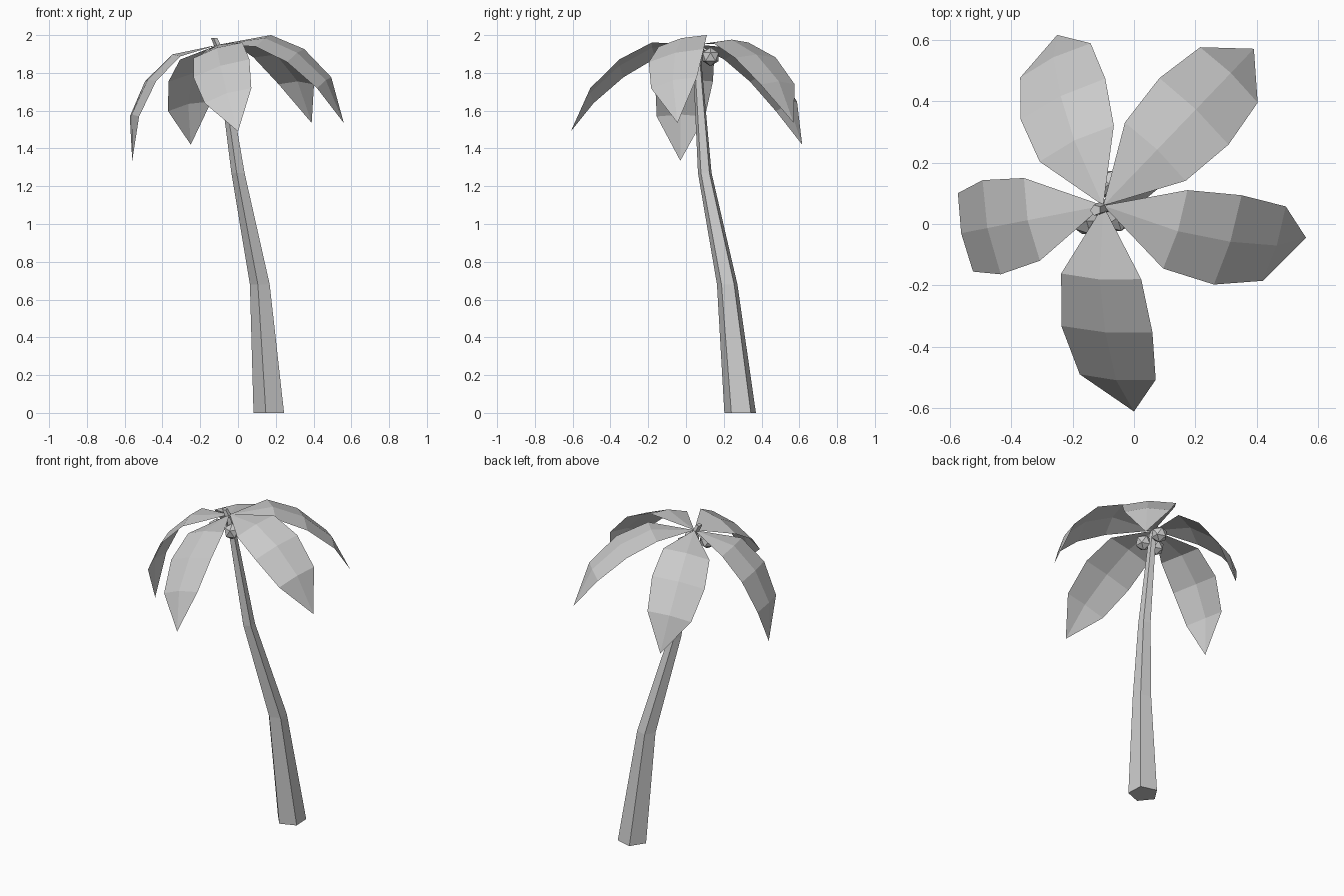
import bpy
import bmesh
import math
from mathutils import Vector

if "Cube" in bpy.data.objects:
    bpy.data.objects.remove(bpy.data.objects["Cube"], do_unlink=True)

# One plain material for the whole tree
grey = bpy.data.materials.new("plain grey")
grey.use_nodes = True
colour = (0.6, 0.6, 0.6, 1)
grey.diffuse_color = colour
grey.node_tree.nodes["Principled BSDF"].inputs["Base Color"].default_value = colour


def finish(name, bm):
    mesh = bpy.data.meshes.new(name)
    bm.to_mesh(mesh)
    bm.free()
    mesh.materials.append(grey)
    obj = bpy.data.objects.new(name, mesh)
    bpy.context.collection.objects.link(obj)
    return obj


def make_trunk(stations, sides=5, turn=math.radians(39)):
    """Loft a tapering polygon through (centre, radius) stations."""
    bm = bmesh.new()
    rings = []
    for centre, radius in stations:
        angles = [turn + math.tau * i / sides for i in range(sides)]
        rings.append([bm.verts.new(Vector(centre) + radius * Vector((math.cos(a), math.sin(a), 0)))
                      for a in angles])
    for low, high in zip(rings, rings[1:]):
        for i in range(sides):
            j = (i + 1) % sides
            bm.faces.new((low[i], low[j], high[j], high[i]))
    bm.faces.new(rings[0][::-1])
    bm.faces.new(rings[-1])
    return finish("trunk", bm)


def make_leaf(name, tip, across, curl):
    """Arched, creased leaf from the crown to its tip; across points left to right."""
    bm = bmesh.new()
    chord = Vector(tip) - CROWN
    length = chord.length
    along = chord.normalized()
    left = -Vector(across)
    left = (left - along * left.dot(along)).normalized()
    up = along.cross(left)
    base = bm.verts.new(CROWN)
    end = bm.verts.new(tip)
    rows = []
    for reach, arch, half_width in LEAF_ROWS:
        middle = CROWN + length * (along * reach + up * arch * curl)
        rows.append([bm.verts.new(p) for p in (middle + left * half_width,
                                               middle + up * CREASE,
                                               middle - left * half_width)])
    for side in (0, 1):
        bm.faces.new((base, rows[0][side + 1], rows[0][side]))
        for near, far in zip(rows, rows[1:]):
            bm.faces.new((near[side + 1], far[side + 1], far[side], near[side]))
        bm.faces.new((rows[-1][side], rows[-1][side + 1], end))
    return finish(name, bm)


def make_coconut(name, centre):
    bm = bmesh.new()
    bmesh.ops.create_icosphere(bm, subdivisions=1, radius=0.05)
    bmesh.ops.translate(bm, verts=bm.verts, vec=centre)
    return finish(name, bm)


# Leaning trunk
make_trunk([((0.17, 0.288, 0), 0.088),
            ((0.12, 0.219, 0.68), 0.057),
            ((0.003, 0.1, 1.27), 0.038),
            ((-0.095, 0.055, 1.92), 0.022),
            ((-0.125, 0.045, 1.985), 0.018)])

# Crown of leaves: rows give reach, arch and half width
CROWN = Vector((-0.1, 0.06, 1.95))
CREASE = 0.018
LEAF_ROWS = [(0.25, 0.85, 0.137), (0.49, 1, 0.156), (0.75, 0.75, 0.13)]
make_leaf("front_leaf", (0, -0.61, 1.49), (-0.29, 0.045, -0.075), 0.158)
make_leaf("left_leaf", (0.56, -0.045, 1.535), (-0.11, -0.306, -0.065), 0.225)
make_leaf("back_left_leaf", (0.39, 0.57, 1.535), (0.218, -0.212, 0), 0.19)
make_leaf("back_right_leaf", (-0.25, 0.615, 1.42), (0.305, 0.16, 0.06), 0.17)
make_leaf("right_leaf", (-0.56, -0.03, 1.335), (-0.04, 0.31, 0.025), 0.228)

# Coconuts under the crown
make_coconut("back_coconut", (-0.08, 0.13, 1.885))
make_coconut("right_coconut", (-0.155, 0.01, 1.88))
make_coconut("front_coconut", (-0.055, 0.02, 1.87))
